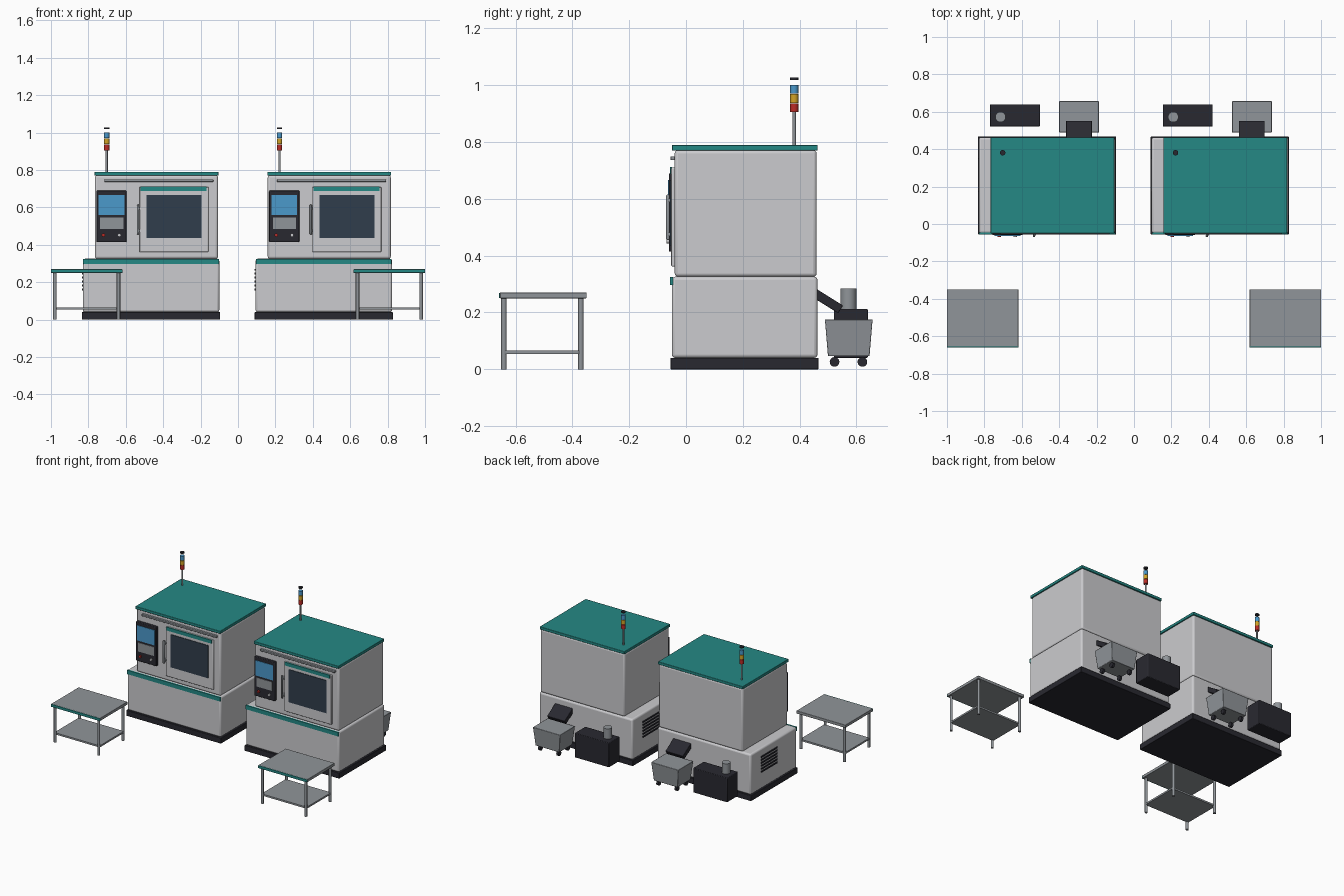
import bpy, bmesh, math
from mathutils import Matrix, Vector

cube = bpy.data.objects.get("Cube")
if cube:
    bpy.data.objects.remove(cube)


def material(name, r, g, b):
    m = bpy.data.materials.new(name)
    m.use_nodes = True
    m.diffuse_color = (r, g, b, 1)
    m.node_tree.nodes["Principled BSDF"].inputs["Base Color"].default_value = (r, g, b, 1)
    return m


BODY = material("light grey paint", 0.6, 0.6, 0.62)
TEAL = material("teal paint", 0.018, 0.25, 0.235)
STEEL = material("steel grey", 0.28, 0.3, 0.32)
DARK = material("charcoal", 0.022, 0.022, 0.03)
GLASS = material("dark window glass", 0.03, 0.048, 0.072)
SCREEN = material("screen blue", 0.07, 0.32, 0.6)
RED = material("signal red", 0.5, 0.025, 0.02)
YELLOW = material("signal yellow", 0.65, 0.37, 0.02)


def finish(name, bm, mat, bevel=0.0, segments=2):
    bmesh.ops.recalc_face_normals(bm, faces=bm.faces)
    mesh = bpy.data.meshes.new(name)
    bm.to_mesh(mesh)
    bm.free()
    mesh.materials.append(mat)
    ob = bpy.data.objects.new(name, mesh)
    bpy.context.collection.objects.link(ob)
    if bevel:
        mod = ob.modifiers.new("Bevel", "BEVEL")
        mod.width = bevel
        mod.segments = segments
    return ob


def smooth(ob):
    bpy.ops.object.select_all(action="DESELECT")
    ob.select_set(True)
    bpy.context.view_layer.objects.active = ob
    bpy.ops.object.shade_smooth_by_angle(angle=math.radians(40))


def box(name, mat, x, y, z, bevel=0.0, taper=1.0, tilt=0.0, segments=2):
    """Box from (min, max) ranges; taper scales the bottom, tilt turns it about x."""
    ranges = (x, y, z)
    centre = Vector([(a + b) / 2 for a, b in ranges])
    bm = bmesh.new()
    bmesh.ops.create_cube(bm, size=1)
    for v in bm.verts:
        if v.co.z < 0:
            v.co.x *= taper
            v.co.y *= taper
        v.co = Vector([c * (b - a) for c, (a, b) in zip(v.co, ranges)])
    bm.transform(Matrix.Translation(centre) @ Matrix.Rotation(tilt, 4, "X"))
    ob = finish(name, bm, mat, bevel, segments)
    if bevel:
        smooth(ob)
    return ob


def rod(name, mat, centre, radius, length, axis="Z", sides=20):
    bm = bmesh.new()
    bmesh.ops.create_cone(bm, cap_ends=True, segments=sides, radius1=radius,
                          radius2=radius, depth=length)
    turn = {"Z": Matrix.Identity(4), "X": Matrix.Rotation(math.pi / 2, 4, "Y"),
            "Y": Matrix.Rotation(math.pi / 2, 4, "X")}[axis]
    bm.transform(Matrix.Translation(centre) @ turn)
    ob = finish(name, bm, mat)
    smooth(ob)
    return ob


def machine(side, ox):
    def part(name, mat, x, y, z, **kw):
        return box(f"{side}_{name}", mat, (x[0] + ox, x[1] + ox), y, z, **kw)

    def cyl(name, mat, c, r, length, axis="Z"):
        return rod(f"{side}_{name}", mat, (c[0] + ox, c[1], c[2]), r, length, axis)

    # Enclosure
    part("plinth", DARK, (-0.37, 0.37), (-0.055, 0.467), (0, 0.04), bevel=0.003)
    part("lower_body", BODY, (-0.365, 0.365), (-0.05, 0.463), (0.04, 0.326), bevel=0.012, segments=3)
    part("upper_body", BODY, (-0.3, 0.358), (-0.04, 0.46), (0.326, 0.772), bevel=0.012, segments=3)
    part("roof", TEAL, (-0.302, 0.36), (-0.05, 0.463), (0.77, 0.79), bevel=0.003)
    part("front_stripe", TEAL, (-0.363, 0.363), (-0.056, -0.045), (0.297, 0.325))
    part("top_rail", STEEL, (-0.25, 0.333), (-0.055, -0.035), (0.736, 0.75), bevel=0.003)

    # Sliding door with window
    part("door", BODY, (-0.062, 0.307), (-0.052, -0.035), (0.362, 0.71), bevel=0.004)
    part("door_trim", TEAL, (-0.055, 0.297), (-0.057, -0.05), (0.688, 0.712))
    part("door_window", GLASS, (-0.024, 0.27), (-0.056, -0.05), (0.436, 0.667))
    part("door_handle", STEEL, (-0.076, -0.063), (-0.07, -0.058), (0.455, 0.615), bevel=0.004)
    for z in (0.475, 0.595):
        part("handle_mount", STEEL, (-0.074, -0.058), (-0.062, -0.035), (z - 0.006, z + 0.006))

    # Control panel
    part("control_panel", DARK, (-0.292, -0.131), (-0.06, -0.035), (0.414, 0.69), bevel=0.004)
    part("panel_screen", SCREEN, (-0.28, -0.143), (-0.063, -0.058), (0.56, 0.667))
    part("panel_keypad", STEEL, (-0.272, -0.148), (-0.063, -0.058), (0.484, 0.547))
    cyl("stop_button", RED, (-0.255, -0.063, 0.452), 0.009, 0.012, "Y")
    cyl("start_button", BODY, (-0.17, -0.063, 0.452), 0.009, 0.012, "Y")

    # Signal tower
    tower = (-0.237, 0.381)
    cyl("tower_pole", STEEL, (*tower, 0.845), 0.006, 0.125)
    for i, (name, mat) in enumerate((("red", RED), ("yellow", YELLOW), ("blue", SCREEN))):
        cyl(f"tower_{name}_light", mat, (*tower, 0.921 + i * 0.0325), 0.0145, 0.031)
    cyl("tower_cap", DARK, (*tower, 1.023), 0.0145, 0.009)

    # Side vent slats
    for i in range(6):
        z = 0.162 + i * 0.021
        part("vent_slat", DARK, (-0.37, -0.36), (0.17, 0.35), (z - 0.005, z + 0.005))

    # Coolant tank with pump
    part("coolant_tank", DARK, (-0.305, -0.038), (0.521, 0.64), (0.04, 0.213), bevel=0.004)
    cyl("coolant_pump", STEEL, (-0.249, 0.572, 0.248), 0.028, 0.074)

    # Chip chute and wheeled bin
    part("chip_chute", DARK, (0.102, 0.24), (0.415, 0.555), (0.232, 0.264), bevel=0.003,
         tilt=math.radians(-32))
    part("chip_bin", STEEL, (0.065, 0.278), (0.489, 0.657), (0.046, 0.176), bevel=0.003, taper=0.87)
    for x in (0.1, 0.243):
        for y in (0.523, 0.621):
            cyl("bin_wheel", DARK, (x, y, 0.026), 0.017, 0.016, "X")


def table(side, cx):
    front, back = -0.655, -0.35
    x0, x1 = cx - 0.191, cx + 0.191
    box(f"{side}_table_top", STEEL, (x0, x1), (front, back), (0.25, 0.27), bevel=0.002)
    box(f"{side}_table_trim", TEAL, (x0, x1), (front - 0.004, front + 0.001), (0.251, 0.269))
    box(f"{side}_table_shelf", STEEL, (x0 + 0.014, x1 - 0.014),
        (front + 0.014, back - 0.02), (0.054, 0.066))
    for x in (x0 + 0.021, x1 - 0.021):
        for y in (front + 0.014, back - 0.02):
            rod(f"{side}_table_leg", STEEL, (x, y, 0.126), 0.0095, 0.252, sides=12)


for side, machine_x, table_x in (("right", -0.465, -0.809), ("left", 0.459, 0.809)):
    machine(side, machine_x)
    table(side, table_x)
